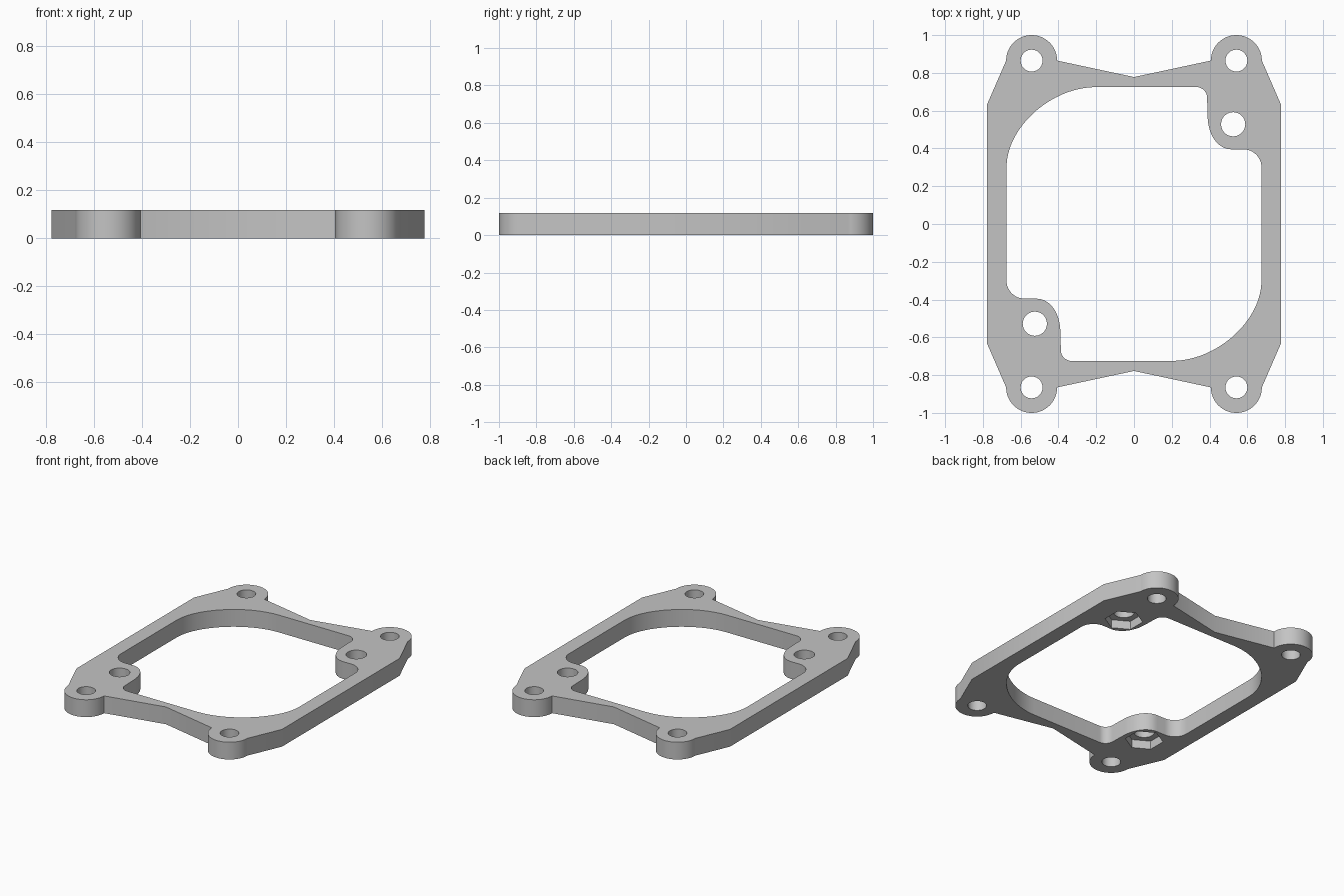
import bpy
import bmesh
from math import cos, sin, radians
from mathutils import Vector
from mathutils.geometry import interpolate_bezier

cube = bpy.data.objects.get("Cube")
if cube:
    bpy.data.objects.remove(cube)

THICK = 0.118
LUG = (0.542, 0.865)     # corner lug centre, mirrored to all four corners
BOSS_HOLE = (0.525, 0.528)

grey = bpy.data.materials.new("light_grey")
grey.use_nodes = True
grey.diffuse_color = (0.55, 0.55, 0.55, 1)
grey.node_tree.nodes["Principled BSDF"].inputs["Base Color"].default_value = (0.55, 0.55, 0.55, 1)


def arc(center, radius, start, end, steps):
    return [(center[0] + radius * cos(radians(start + (end - start) * i / steps)),
             center[1] + radius * sin(radians(start + (end - start) * i / steps)))
            for i in range(steps + 1)]


def bend(start, corner, end, pull=0.55, steps=12):
    """Rounded corner from start to end, pulled toward the sharp corner."""
    a, c, b = (Vector(p).to_3d() for p in (start, corner, end))
    return [p.to_2d()[:] for p in interpolate_bezier(a, a.lerp(c, pull), b.lerp(c, pull), b, steps)]


def turned(points):
    """The points followed by their half-turn copy."""
    return points + [(-x, -y) for x, y in points]


def prism(name, points, bottom, top):
    bm = bmesh.new()
    face = bm.faces.new([bm.verts.new((x, y, bottom)) for x, y in points])
    side = bmesh.ops.extrude_face_region(bm, geom=[face])
    moved = [v for v in side["geom"] if isinstance(v, bmesh.types.BMVert)]
    bmesh.ops.translate(bm, verts=moved, vec=(0, 0, top - bottom))
    bmesh.ops.recalc_face_normals(bm, faces=bm.faces)
    mesh = bpy.data.meshes.new(name)
    bm.to_mesh(mesh)
    bm.free()
    obj = bpy.data.objects.new(name, mesh)
    bpy.context.collection.objects.link(obj)
    mesh.materials.append(grey)
    return obj


def cut(target, name, points, bottom=-0.1, top=0.3):
    cutter = prism(name, points, bottom, top)
    cutter.hide_render = True
    mod = target.modifiers.new(name, "BOOLEAN")
    mod.operation = "DIFFERENCE"
    mod.solver = "EXACT"
    mod.object = cutter
    bpy.ops.object.modifier_apply(modifier=name)
    bpy.data.objects.remove(cutter)


# Outer plate with four round lugs and waisted ends
right_lug = arc(LUG, 0.135, 0, 180, 28)
left_lug = [(-x, y) for x, y in reversed(right_lug)]
outline = turned([(0.777, 0.635)] + right_lug + [(0, 0.778)] + left_lug + [(-0.777, 0.635)])
plate = prism("mounting_frame", outline, 0, THICK)
bpy.context.view_layer.objects.active = plate
plate.select_set(True)

# Central opening: large sweep, small fillet, round boss, fillet to the side wall
half = bend((-0.675, 0.30), (-0.675, 0.725), (-0.20, 0.725), 0.5, 20)
half += bend((0.33, 0.725), (0.387, 0.725), (0.387, 0.668))
half += bend((0.39, 0.56), (0.40, 0.395), (0.52, 0.395), 0.6, 14)
half += bend((0.58, 0.395), (0.675, 0.395), (0.675, 0.30))
cut(plate, "opening", turned(half))

# Lug holes
for sx in (-1, 1):
    for sy in (-1, 1):
        cut(plate, "lug_hole", arc((sx * LUG[0], sy * LUG[1]), 0.058, 0, 350, 35))

# Boss holes with hexagonal nut pockets underneath
for s in (-1, 1):
    center = (s * BOSS_HOLE[0], s * BOSS_HOLE[1])
    cut(plate, "boss_hole", arc(center, 0.064, 0, 350, 35))
    cut(plate, "nut_pocket", arc(center, 0.118, 30, 330, 5), top=0.057)

bpy.ops.object.shade_smooth_by_angle(angle=radians(25))
